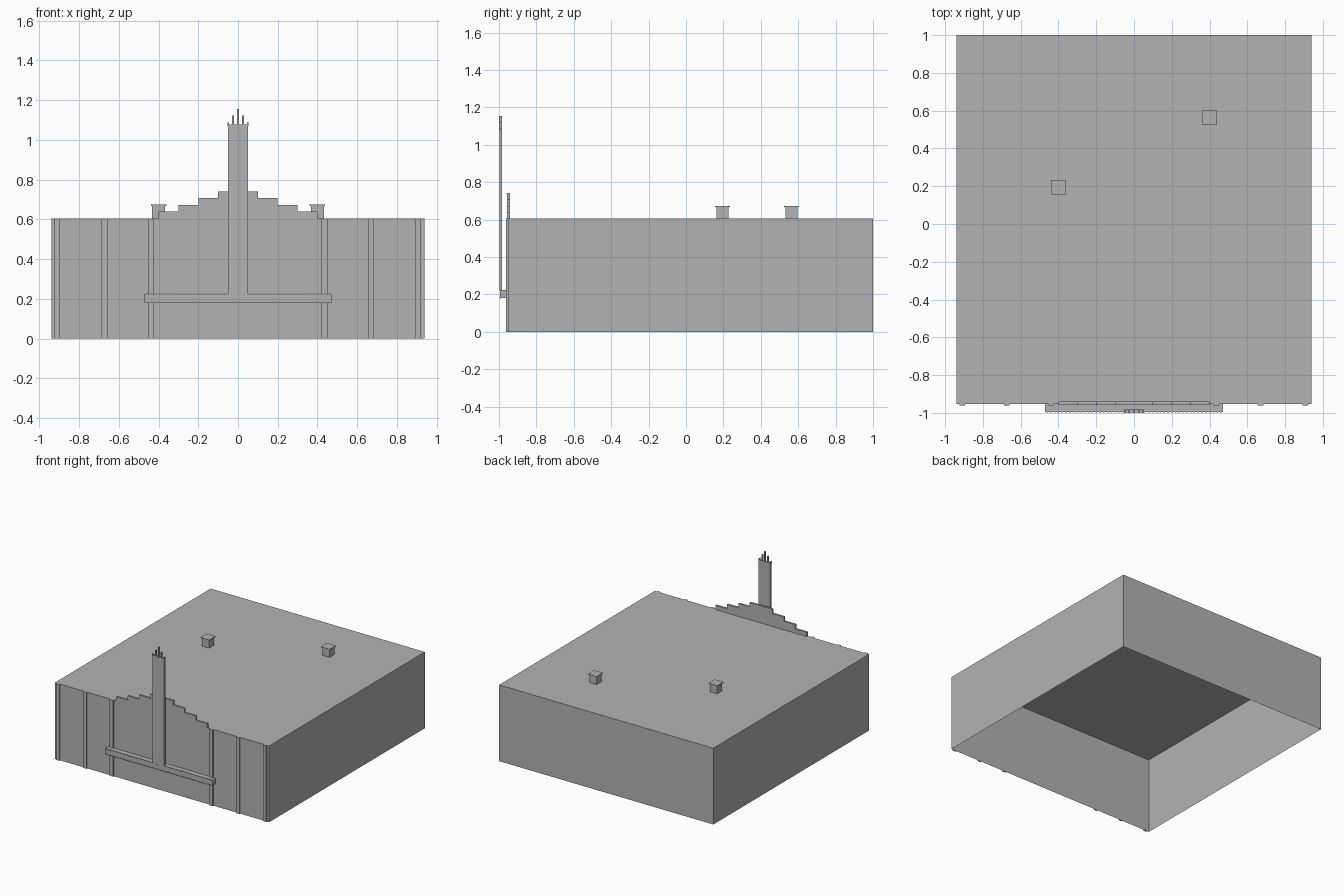
import bpy, bmesh

if "Cube" in bpy.data.objects:
    bpy.data.objects.remove(bpy.data.objects["Cube"])

# Single plain grey for the whole building
GREY = bpy.data.materials.new("concrete_grey")
GREY.diffuse_color = (0.45, 0.45, 0.45, 1)
GREY.use_nodes = True
GREY.node_tree.nodes["Principled BSDF"].inputs["Base Color"].default_value = GREY.diffuse_color

WALL_Y = -0.952     # plane of the facade
ROOF_Z = 0.605


def make(name, boxes, open_bottom=False):
    """Build one object from boxes given as (x0, x1, y0, y1, z0, z1)."""
    bm = bmesh.new()
    for x0, x1, y0, y1, z0, z1 in boxes:
        for v in bmesh.ops.create_cube(bm, size=1)["verts"]:
            v.co.x = x1 if v.co.x > 0 else x0
            v.co.y = y1 if v.co.y > 0 else y0
            v.co.z = z1 if v.co.z > 0 else z0
    if open_bottom:
        bm.normal_update()
        floor = [f for f in bm.faces if f.normal.z < -0.5]
        bmesh.ops.delete(bm, geom=floor, context="FACES_ONLY")
    mesh = bpy.data.meshes.new(name)
    bm.to_mesh(mesh)
    bm.free()
    mesh.materials.append(GREY)
    obj = bpy.data.objects.new(name, mesh)
    bpy.context.collection.objects.link(obj)
    return obj


# Main hall: thin shell, open underneath
make("hall", [(-0.94, 0.94, WALL_Y, 1.0, 0, ROOF_Z)], open_bottom=True)

# Facade pilasters
make("pilasters", [(x - 0.015, x + 0.015, WALL_Y - 0.01, WALL_Y, 0, ROOF_Z)
                   for x in (-0.91, -0.673, -0.438, 0.436, 0.67, 0.906)])

# Stepped parapet: stacked courses, each narrower than the one below
step = 0.034
make("stepped_parapet", [(-w, w, -0.957, -0.941, ROOF_Z + i * step, ROOF_Z + (i + 1) * step)
                         for i, w in enumerate((0.4, 0.3, 0.2, 0.1))])

# Marquee canopy over the entrance
make("marquee", [(-0.47, 0.47, -0.994, WALL_Y, 0.18, 0.224)])

# Rows of small bulbs on the upper and lower front edges of the marquee
make("marquee_bulbs", [(x * 0.02 - 0.004, x * 0.02 + 0.004, -0.998, -0.99, z - 0.003, z + 0.003)
                       for z in (0.181, 0.223) for x in range(-23, 24)])

# Tall vertical sign standing on the marquee
make("sign_fin", [(-0.05, 0.05, -0.998, -0.983, 0.224, 1.078)])

# Spires crowning the sign
make("sign_spires", [(x - 0.004, x + 0.004, -1.0, -0.985, 1.07, top)
                     for x, top in ((-0.05, 1.088), (-0.025, 1.123), (0, 1.155),
                                    (0.025, 1.123), (0.05, 1.088))])

# Roof vents with overhanging caps
for n, (x, y) in enumerate(((-0.4, 0.195), (0.4, 0.563)), 1):
    make(f"roof_vent_{n}", [(x - 0.032, x + 0.032, y - 0.032, y + 0.032, ROOF_Z, 0.668),
                            (x - 0.039, x + 0.039, y - 0.039, y + 0.039, 0.668, 0.674)])
